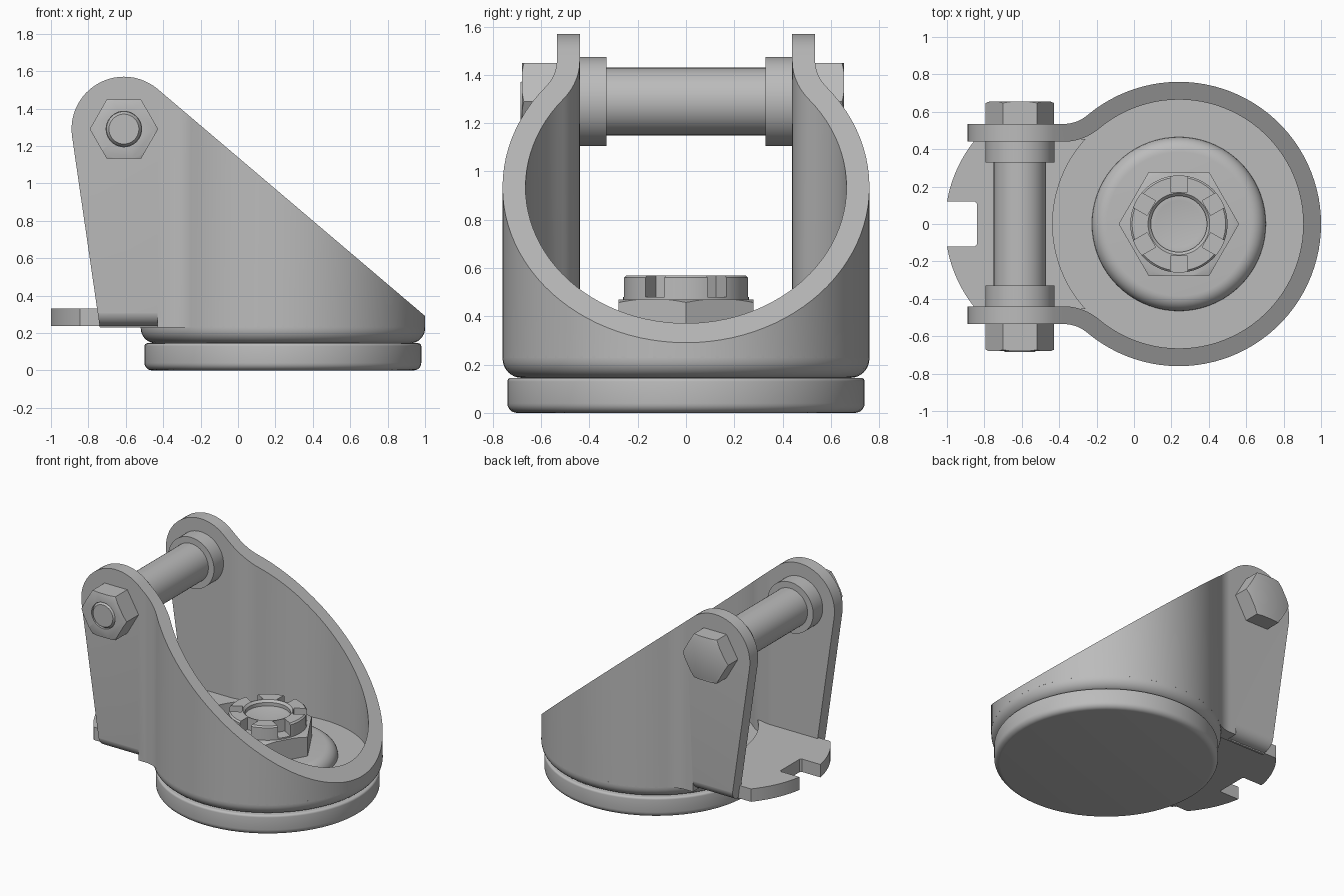
import bpy, bmesh
from math import sin, cos, pi, radians, sqrt, atan2
from mathutils import Vector, Matrix

if "Cube" in bpy.data.objects:
    bpy.data.objects.remove(bpy.data.objects["Cube"])

steel = bpy.data.materials.new("grey_steel")
steel.use_nodes = True
COLOR = (0.5, 0.5, 0.5, 1)
steel.diffuse_color = COLOR
steel.node_tree.nodes["Principled BSDF"].inputs["Base Color"].default_value = COLOR

CUP_X, CUP_R, WALL, ARM_Y = 0.24, 0.76, 0.095, 0.535
PIN = Vector((-0.61, 0, 1.29))
# Frames: local z of lathed and extruded parts points along the given axis
CUP_FRAME = Matrix.Translation((CUP_X, 0, 0))
PIN_FRAME = Matrix.Translation(PIN) @ Matrix.Rotation(radians(90), 4, 'X')
SIDE_FRAME = Matrix.Rotation(radians(90), 4, 'X')


def finish(name, bm, frame):
    bmesh.ops.remove_doubles(bm, verts=bm.verts, dist=1e-5)
    bmesh.ops.recalc_face_normals(bm, faces=bm.faces)
    bm.transform(frame)
    mesh = bpy.data.meshes.new(name)
    bm.to_mesh(mesh)
    bm.free()
    mesh.materials.append(steel)
    ob = bpy.data.objects.new(name, mesh)
    bpy.context.collection.objects.link(ob)
    return ob


def lathe(name, profile, frame, steps=72):
    bm = bmesh.new()
    vs = [bm.verts.new((r, 0, z)) for r, z in profile]
    es = [bm.edges.new(p) for p in zip(vs, vs[1:])]
    bmesh.ops.spin(bm, geom=vs + es, axis=(0, 0, 1), cent=(0, 0, 0),
                   angle=2 * pi, steps=steps)
    return finish(name, bm, frame)


def prism(name, pts, low, high, frame=Matrix()):
    bm = bmesh.new()
    face = bm.faces.new([bm.verts.new((x, y, low)) for x, y in pts])
    ext = bmesh.ops.extrude_face_region(bm, geom=[face])["geom"]
    bmesh.ops.translate(bm, vec=(0, 0, high - low),
                        verts=[v for v in ext if isinstance(v, bmesh.types.BMVert)])
    return finish(name, bm, frame)


def arc(cx, cy, r, a0, a1, n):
    return [(cx + r * cos(a0 + (a1 - a0) * i / n),
             cy + r * sin(a0 + (a1 - a0) * i / n)) for i in range(n + 1)]


def boolean(ob, cutter, operation):
    mod = ob.modifiers.new("cut", 'BOOLEAN')
    mod.object, mod.operation, mod.solver = cutter, operation, 'EXACT'
    bpy.context.view_layer.objects.active = ob
    bpy.ops.object.modifier_apply(modifier=mod.name)
    bpy.data.objects.remove(cutter)


def hexagon(r):
    return arc(0, 0, r, 0, 2 * pi, 6)[:-1]


def hex_nut(name, r, low, high, frame, cham=0.03):
    """Hex prism with its outer corners turned off at the high end."""
    nut = prism(name, hexagon(r), low, high, frame)
    cone = lathe("cone", [(0, low - 0.1), (r + 0.05, low - 0.1), (r + 0.05, high - cham - 0.03),
                          (r * 0.88, high + 0.001), (0, high + 0.001)], frame)
    boolean(nut, cone, 'INTERSECT')
    return nut


# Housing wall: round cup flowing into two parallel arms
F = 0.2
fx = CUP_X - sqrt((CUP_R + F) ** 2 - (ARM_Y + F) ** 2)
bend = atan2(ARM_Y + F, fx - CUP_X)


def wall_line(inset):
    blend = arc(fx, ARM_Y + F, F + inset, -pi / 2, bend - pi, 12)
    half = [(-1.2, ARM_Y - inset)] + blend
    ring = arc(CUP_X, 0, CUP_R - inset, bend, -bend, 72)[1:-1]
    return half + ring + [(x, -y) for x, y in reversed(half)]


wall = prism("housing_wall", wall_line(0) + wall_line(WALL)[::-1], 0.228, 1.8)

# Slanted side outline with rounded arm tips
slope = atan2(0.763, 0.646)
outline = ([(-0.72, 0.1), (1.2, 0.1), (1.2, 0.121)]
           + arc(PIN.x, PIN.z, 0.28, slope, radians(188), 24))
boolean(wall, prism("side_cut", outline, -1.2, 1.2, SIDE_FRAME), 'INTERSECT')

# Rounded lower outer edges of the arms
AXIS_X = Matrix(((0, 0, 1, 0), (1, 0, 0, 0), (0, 1, 0, 0), (0, 0, 0, 1)))
for s in (1, -1):
    corner = [(0.6, 0.318), (0.6, 0.15), (0.455, 0.15)] + arc(0.455, 0.318, 0.081, -pi / 2, 0, 8)
    boolean(wall, prism("edge_cut", [(s * y, z) for y, z in corner], -1.3, -0.43, AXIS_X),
            'DIFFERENCE')

# Cup floor with rounded underside and raised centre boss
floor_profile = ([(0, 0.145)] + arc(0.68, 0.225, 0.08, -pi / 2, 0, 8)
                 + [(CUP_R, 0.24), (0.7, 0.24), (0.475, 0.24)]
                 + arc(0.385, 0.24, 0.08, 0, pi / 2, 8) + [(0, 0.32)])
lathe("cup_floor", floor_profile, CUP_FRAME)

# Rear plate with notch, fitted to the cup
tail = arc(-0.3, 0, 0.71, radians(140), radians(170.3), 10)
inner = arc(CUP_X, 0, 0.675, pi - 0.74, pi, 16)
half = inner[::-1] + tail + [(-0.85, 0.12), (-0.84, 0.11)]
plate_pts = half + [(x, -y) for x, y in reversed(half[1:])]
prism("rear_plate", plate_pts, 0.236, 0.33)

# Base disc
lathe("base_disc", [(0, 0)] + arc(0.7, 0.04, 0.04, -pi / 2, 0, 6)
      + arc(0.725, 0.13, 0.015, 0, pi / 2, 4) + [(0, 0.145)], CUP_FRAME)

# Castle nut: hex body and slotted crown
hex_nut("castle_nut_body", 0.322, 0.3, 0.47, CUP_FRAME, 0.0)
crown = lathe("castle_nut_crown", [(0, 0.44), (0.26, 0.44), (0.26, 0.56), (0.25, 0.57),
                                   (0.165, 0.57), (0.15, 0.555), (0.15, 0.53),
                                   (0.125, 0.53), (0, 0.5)], CUP_FRAME)
for k in range(6):
    turn = CUP_FRAME @ Matrix.Rotation(radians(30 + 60 * k), 4, 'Z')
    slot = [(0.17, -0.045), (0.3, -0.045), (0.3, 0.045), (0.17, 0.045)]
    boolean(crown, prism("slot", slot, 0.48, 0.7, turn), 'DIFFERENCE')

# Cross pin: sleeve with end collars
lathe("pin_sleeve", [(0, -0.44), (0.185, -0.44), (0.185, -0.33), (0.14, -0.33),
                     (0.14, 0.33), (0.185, 0.33), (0.185, 0.44), (0, 0.44)], PIN_FRAME, 48)

# Bolt head at the back, nut and bolt end at the front
BACK_FRAME = Matrix.Translation(PIN) @ Matrix.Rotation(radians(-90), 4, 'X')
hex_nut("bolt_head", 0.183, 0.5, 0.655, BACK_FRAME, 0.0)
front_nut = hex_nut("bolt_nut", 0.183, 0.5, 0.68, PIN_FRAME, 0.0)
bore = lathe("bore", [(0, 0.64), (0.095, 0.64), (0.095, 0.75), (0, 0.75)], PIN_FRAME, 40)
boolean(front_nut, bore, 'DIFFERENCE')
lathe("bolt_end", [(0, 0.6), (0.094, 0.6), (0.094, 0.665), (0.08, 0.685), (0, 0.685)],
      PIN_FRAME, 40)

# Smooth curved surfaces, keep hard edges
for ob in bpy.context.scene.objects:
    ob.select_set(ob.type == 'MESH')
bpy.ops.object.shade_smooth_by_angle(angle=radians(30))
